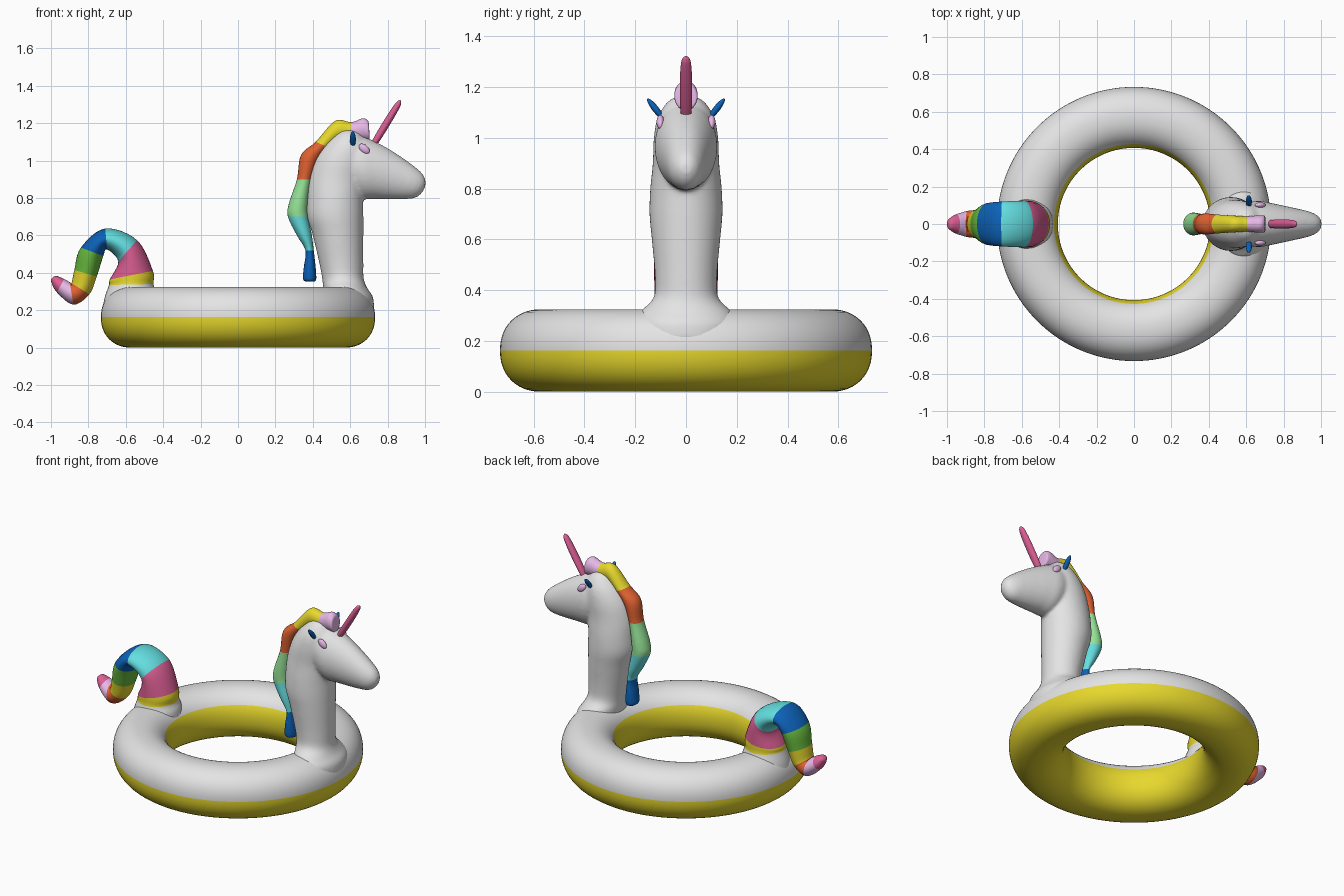
import bpy, bmesh, math
from mathutils import Vector

if "Cube" in bpy.data.objects:
    bpy.data.objects.remove(bpy.data.objects["Cube"])


def material(name, rgb):
    m = bpy.data.materials.new(name)
    lin = [(c / 255 / 12.92) if c < 11 else ((c / 255 + 0.055) / 1.055) ** 2.4 for c in rgb]
    m.diffuse_color = (*lin, 1)
    m.use_nodes = True
    m.node_tree.nodes["Principled BSDF"].inputs["Base Color"].default_value = m.diffuse_color
    return m


MATS = {n: material(n, c) for n, c in {
    "white": (228, 228, 228), "yellow": (232, 217, 45), "pink": (220, 95, 148),
    "cyan": (100, 222, 224), "blue": (12, 98, 184), "green": (105, 188, 62),
    "light_green": (150, 228, 152), "orange": (224, 98, 50), "lilac": (232, 185, 232)}.items()}


def finish(bm, name, mats):
    bmesh.ops.recalc_face_normals(bm, faces=bm.faces)
    for f in bm.faces:
        f.smooth = True
    me = bpy.data.meshes.new(name)
    bm.to_mesh(me)
    bm.free()
    for m in mats:
        me.materials.append(MATS[m])
    ob = bpy.data.objects.new(name, me)
    bpy.context.collection.objects.link(ob)
    return ob


def spline(a, b, c, d, t):
    return 0.5 * (2 * b + (c - a) * t + (2 * a - 5 * b + 4 * c - d) * t * t
                  + (3 * b - a - 3 * c + d) * t ** 3)


def sweep(bm, stations, colours=None, mats=("white",), steps=6, sides=40):
    """Oval sections; station = one edge (x, z), other edge (x, z), half width in y."""
    s = [stations[0]] + list(stations) + [stations[-1]]
    rows, index = [], []
    n = len(stations) - 1
    for i in range(n):
        for k in range(steps + (i == n - 1)):
            rows.append([spline(*q, k / steps) for q in zip(*s[i:i + 4])])
            index.append(mats.index(colours[i]) if colours else 0)
    rings = []
    for ax, az, bx, bz, w in rows:
        ring = []
        for j in range(sides):
            t = 2 * math.pi * j / sides
            u = math.cos(t) / 2
            ring.append(bm.verts.new(((ax + bx) / 2 + (ax - bx) * u, w * math.sin(t),
                                      (az + bz) / 2 + (az - bz) * u)))
        rings.append(ring)
    for r in range(len(rings) - 1):
        for j in range(sides):
            k = (j + 1) % sides
            f = bm.faces.new((rings[r][j], rings[r][k], rings[r + 1][k], rings[r + 1][j]))
            f.material_index = index[r]
    bm.faces.new(rings[0]).material_index = index[0]
    bm.faces.new(rings[-1]).material_index = index[-1]


# Float ring: white top, yellow underside, seam higher on the inner wall
bm = bmesh.new()
angles = [150 * i / 20 for i in range(20)] + [150 + 210 * i / 28 for i in range(28)]
SEG = 128
grid = []
for s in range(SEG):
    a = 2 * math.pi * s / SEG
    row = []
    for d in angles:
        c, q = math.cos(math.radians(d)), math.sin(math.radians(d))
        r = 0.57 + 0.163 * math.copysign(abs(c) ** 0.92, c)
        z = 0.1625 + 0.1625 * math.copysign(abs(q) ** 0.92, q)
        row.append(bm.verts.new((r * math.cos(a), r * math.sin(a), z)))
    grid.append(row)
for s in range(SEG):
    for i in range(len(angles)):
        j, t = (i + 1) % len(angles), (s + 1) % SEG
        f = bm.faces.new((grid[s][i], grid[t][i], grid[t][j], grid[s][j]))
        f.material_index = 0 if i < 20 else 1
finish(bm, "float_ring", ["white", "yellow"])

# Neck and head, fused into one soft skin
bm = bmesh.new()
neck = [(0.20, 0.46, 0.728, 0.19), (0.27, 0.46, 0.722, 0.20), (0.32, 0.455, 0.69, 0.175),
        (0.37, 0.45, 0.672, 0.128), (0.45, 0.435, 0.67, 0.122), (0.6, 0.40, 0.67, 0.135),
        (0.7, 0.37, 0.67, 0.144), (0.8, 0.37, 0.67, 0.141), (0.9, 0.38, 0.68, 0.131),
        (1.0, 0.41, 0.70, 0.127), (1.08, 0.46, 0.70, 0.112), (1.14, 0.52, 0.66, 0.075),
        (1.165, 0.55, 0.63, 0.035)]
sweep(bm, [(a, z, b, z, w) for z, a, b, w in neck])
head = [(0.55, 1.15, 0.55, 0.87, 0.10), (0.65, 1.137, 0.66, 0.80, 0.123),
        (0.73, 1.103, 0.74, 0.795, 0.112), (0.80, 1.066, 0.81, 0.793, 0.097),
        (0.87, 1.022, 0.88, 0.793, 0.082), (0.935, 0.975, 0.945, 0.80, 0.066),
        (0.982, 0.935, 0.982, 0.825, 0.045), (1.002, 0.90, 1.002, 0.86, 0.02)]
sweep(bm, head)
body = finish(bm, "neck_and_head", ["white"])
rm = body.modifiers.new("fuse", "REMESH")
rm.mode, rm.voxel_size, rm.use_smooth_shade = "VOXEL", 0.01, True
sm = body.modifiers.new("soften", "SMOOTH")
sm.factor, sm.iterations = 0.5, 8
bpy.context.view_layer.update()
dg = bpy.context.evaluated_depsgraph_get()
baked = bpy.data.meshes.new_from_object(body.evaluated_get(dg))
body.modifiers.clear()
body.data = baked
if not baked.materials:
    baked.materials.append(MATS["white"])
for p in baked.polygons:
    p.use_smooth = True

# Mane: wavy banded roll down the back of the neck
bm = bmesh.new()
mane = [(0.36, 0.353, 0.405, 0.353, 0.032), (0.347, 0.37, 0.418, 0.365, 0.048),
        (0.352, 0.43, 0.415, 0.43, 0.05), (0.360, 0.52, 0.405, 0.52, 0.042),
        (0.315, 0.60, 0.395, 0.60, 0.054), (0.267, 0.70, 0.375, 0.70, 0.06),
        (0.272, 0.77, 0.375, 0.77, 0.06), (0.315, 0.90, 0.395, 0.90, 0.052),
        (0.337, 1.03, 0.43, 1.0, 0.056), (0.415, 1.10, 0.485, 1.07, 0.05),
        (0.52, 1.213, 0.54, 1.11, 0.045), (0.605, 1.205, 0.60, 1.11, 0.041),
        (0.665, 1.226, 0.665, 1.11, 0.046), (0.694, 1.215, 0.70, 1.11, 0.044),
        (0.70, 1.19, 0.704, 1.13, 0.03)]
bands = ["blue"] * 3 + ["cyan"] * 2 + ["light_green"] * 2 + ["orange"] * 2 + ["yellow"] * 2 + ["lilac"] * 3
sweep(bm, mane, bands, ["blue", "cyan", "light_green", "orange", "yellow", "lilac"])
finish(bm, "mane", ["blue", "cyan", "light_green", "orange", "yellow", "lilac"])

# Tail: curled banded tube with a white flared root
bm = bmesh.new()
tail = [(-0.725, 0.20, -0.43, 0.22, 0.15), (-0.712, 0.27, -0.435, 0.29, 0.145),
        (-0.69, 0.335, -0.452, 0.34, 0.127), (-0.685, 0.365, -0.455, 0.41, 0.125),
        (-0.64, 0.46, -0.54, 0.575, 0.125), (-0.70, 0.525, -0.71, 0.637, 0.12),
        (-0.72, 0.49, -0.84, 0.535, 0.112), (-0.755, 0.38, -0.875, 0.415, 0.09),
        (-0.795, 0.285, -0.89, 0.345, 0.076), (-0.88, 0.23, -0.90, 0.35, 0.07),
        (-0.968, 0.295, -0.93, 0.367, 0.052), (-0.998, 0.35, -0.968, 0.383, 0.03),
        (-0.999, 0.367, -0.985, 0.38, 0.012)]
bands = ["white", "white", "yellow", "pink", "cyan", "blue", "green", "yellow", "orange",
         "lilac", "pink", "pink"]
names = ["white", "yellow", "pink", "cyan", "blue", "green", "orange", "lilac"]
sweep(bm, tail, bands, names)
finish(bm, "tail", names)

# Horn
bm = bmesh.new()
base, tip = Vector((0.715, 1.07)), Vector((0.869, 1.322))
axis = (tip - base).normalized()
side = Vector((-axis.y, axis.x))
horn = []
for t, r in [(0, 0.019), (0.3, 0.024), (0.65, 0.024), (0.88, 0.020), (0.96, 0.014), (1, 0.004)]:
    c = base.lerp(tip, t)
    horn.append((*(c + side * r * 0.8), *(c - side * r * 0.8), r))
sweep(bm, horn, mats=["pink"], sides=24)
finish(bm, "horn", ["pink"])


# Ears and eyes, mirrored in y
def ellipsoid(name, loc, scale, rot, mat):
    bm = bmesh.new()
    bmesh.ops.create_uvsphere(bm, u_segments=24, v_segments=14, radius=1)
    ob = finish(bm, name, [mat])
    ob.location, ob.scale, ob.rotation_euler = loc, scale, rot


for label, s in (("left", 1), ("right", -1)):
    ellipsoid(label + "_ear", (0.614, s * 0.12, 1.114), (0.016, 0.013, 0.052),
              (-s * math.radians(38), 0, 0), "blue")
    ellipsoid(label + "_eye", (0.675, s * 0.101, 1.063), (0.034, 0.015, 0.021),
              (0, math.radians(42), 0), "lilac")
